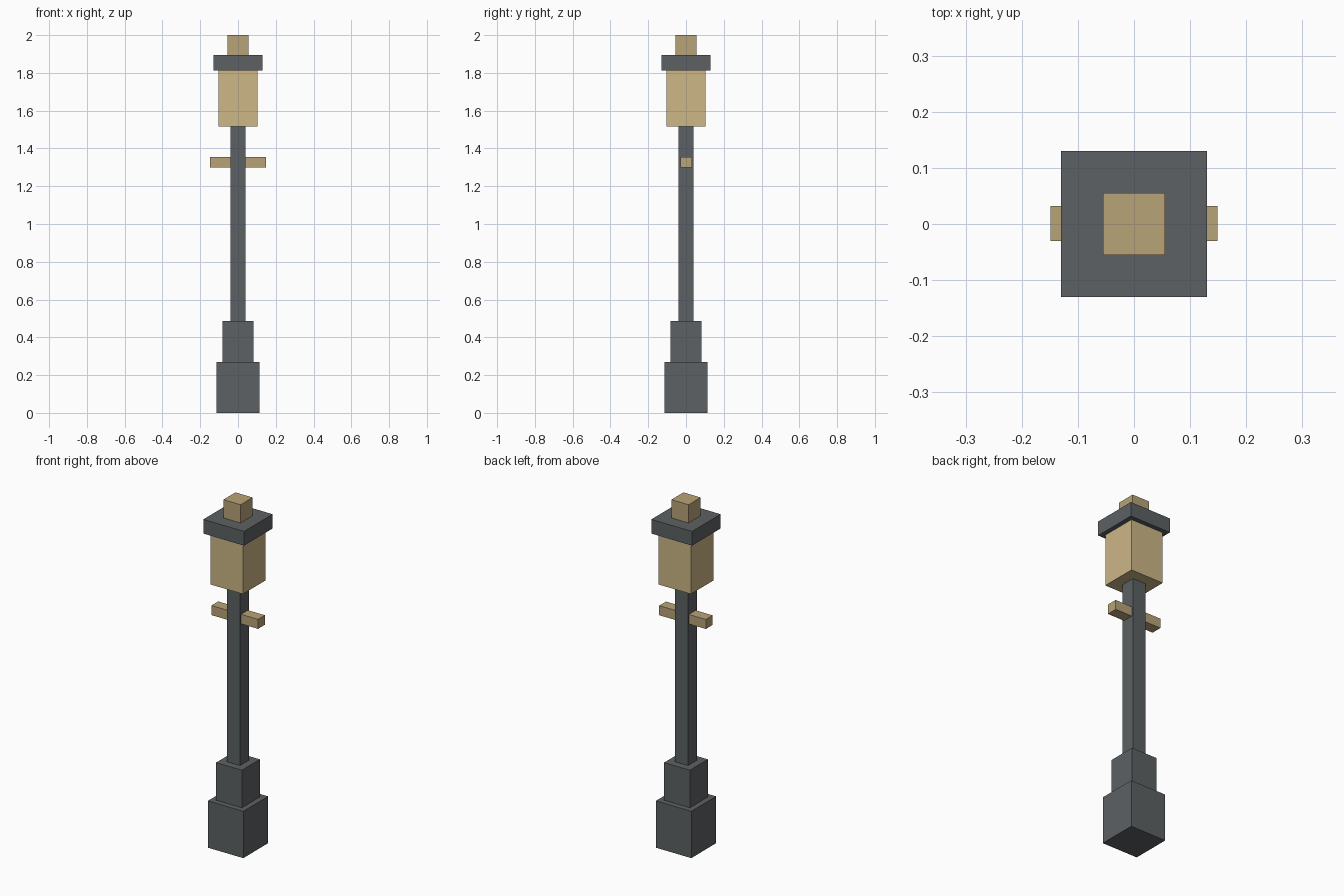
import bpy

if "Cube" in bpy.data.objects:
    bpy.data.objects.remove(bpy.data.objects["Cube"])


def material(name, rgb):
    """Flat material from 0-255 display values, stored as linear."""
    m = bpy.data.materials.new(name)
    lin = [((c / 255 + 0.055) / 1.055) ** 2.4 for c in rgb]
    m.diffuse_color = (*lin, 1)
    m.use_nodes = True
    m.node_tree.nodes["Principled BSDF"].inputs["Base Color"].default_value = m.diffuse_color
    return m


iron = material("dark_iron", (93, 97, 99))
glass = material("warm_glass", (204, 183, 134))
brass = material("brass", (184, 163, 119))


def block(name, half_x, half_y, z0, z1, mat, y=0.0):
    """Box spanning z0 to z1, with given half widths."""
    bpy.ops.mesh.primitive_cube_add(size=1, location=(0, y, (z0 + z1) / 2))
    ob = bpy.context.object
    ob.name = name
    ob.scale = (2 * half_x, 2 * half_y, z1 - z0)
    bpy.ops.object.transform_apply(location=False, rotation=False, scale=True)
    ob.data.materials.append(mat)
    return ob


# Square stacked parts, bottom to top: name, half width, z range, material
for name, half, z0, z1, mat in (
    ("base", 0.113, 0.0, 0.27, iron),
    ("plinth", 0.082, 0.27, 0.487, iron),
    ("post", 0.041, 0.487, 1.517, iron),
    ("lantern", 0.104, 1.517, 1.813, glass),
    ("lantern_cap", 0.13, 1.813, 1.895, iron),
    ("finial", 0.055, 1.895, 2.0, brass),
):
    block(name, half, half, z0, z1, mat)

# Ladder bar passing through the post
block("crossbar", 0.149, 0.031, 1.30, 1.355, brass, y=0.001)
